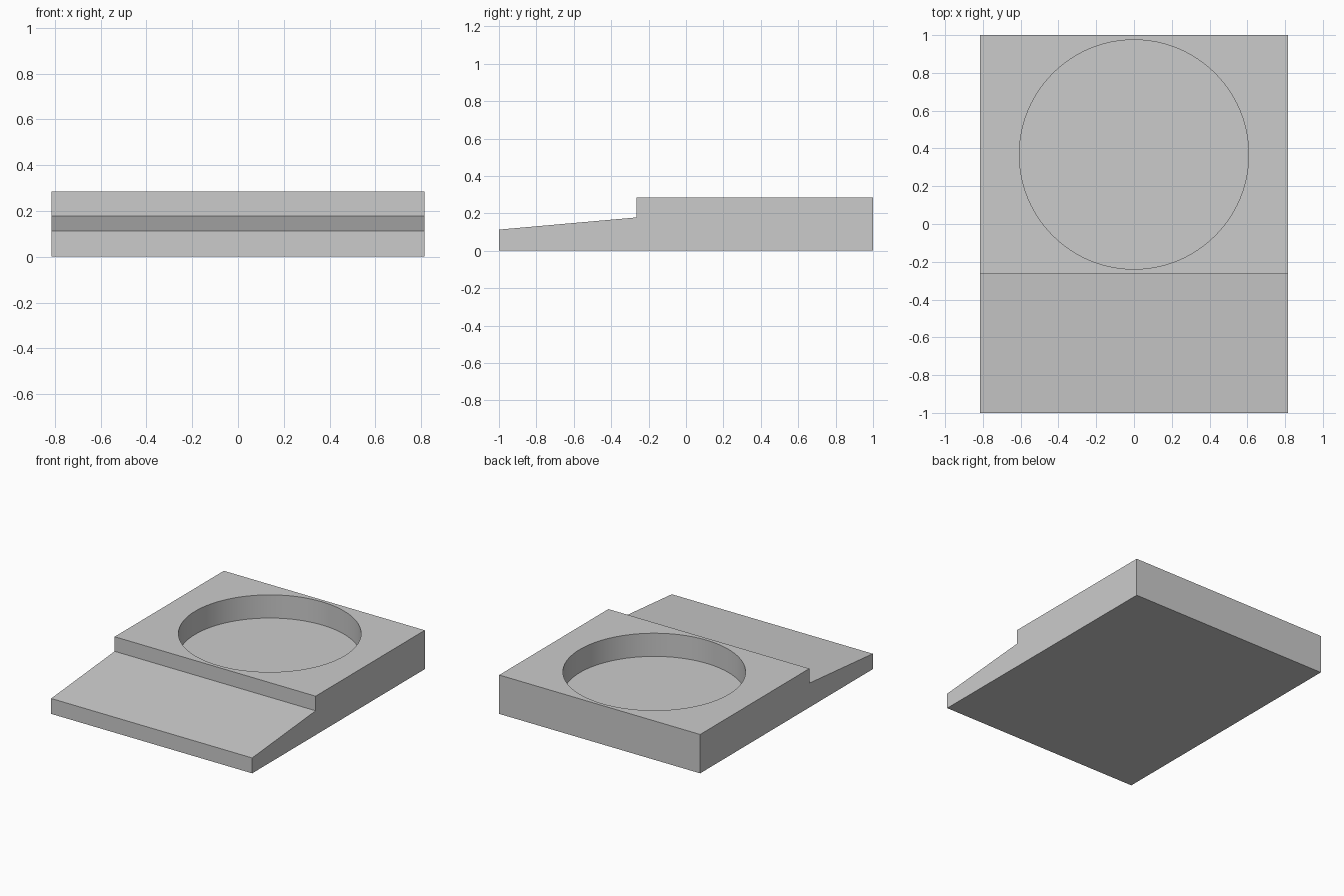
import bpy
import bmesh
import math
from mathutils import Matrix, Vector

cube = bpy.data.objects.get("Cube")
if cube:
    bpy.data.objects.remove(cube, do_unlink=True)

HALF_WIDTH = 0.815
RECESS_Y, RECESS_RADIUS, RECESS_FLOOR = 0.368, 0.607, 0.115

grey = bpy.data.materials.new("plain grey")
grey.use_nodes = True
colour = (0.6, 0.6, 0.6, 1)
grey.diffuse_color = colour
grey.node_tree.nodes["Principled BSDF"].inputs["Base Color"].default_value = colour


def add_object(name, bm):
    bmesh.ops.recalc_face_normals(bm, faces=bm.faces)
    mesh = bpy.data.meshes.new(name)
    bm.to_mesh(mesh)
    bm.free()
    mesh.materials.append(grey)
    obj = bpy.data.objects.new(name, mesh)
    bpy.context.collection.objects.link(obj)
    return obj


# Stepped base: side profile (y, z) with a sloping front ramp, extruded across x
profile = [(-1, 0), (1, 0), (1, 0.285), (-0.265, 0.285), (-0.265, 0.178), (-1, 0.113)]
bm = bmesh.new()
side = bm.faces.new([bm.verts.new((-HALF_WIDTH, y, z)) for y, z in profile])
extruded = bmesh.ops.extrude_face_region(bm, geom=[side])["geom"]
bmesh.ops.translate(bm, vec=Vector((2 * HALF_WIDTH, 0, 0)),
                    verts=[v for v in extruded if isinstance(v, bmesh.types.BMVert)])
base = add_object("stepped_base", bm)

# Round recess cutter
bm = bmesh.new()
bmesh.ops.create_cone(bm, cap_ends=True, segments=96, radius1=RECESS_RADIUS,
                      radius2=RECESS_RADIUS, depth=1,
                      matrix=Matrix.Translation((0, RECESS_Y, RECESS_FLOOR + 0.5)))
cutter = add_object("recess_cutter", bm)
cutter.hide_render = True

# Cut the recess, apply it and remove the cutter
cut = base.modifiers.new("round_recess", "BOOLEAN")
cut.operation = "DIFFERENCE"
cut.solver = "EXACT"
cut.object = cutter
bpy.ops.object.select_all(action="DESELECT")
base.select_set(True)
bpy.context.view_layer.objects.active = base
bpy.ops.object.modifier_apply(modifier=cut.name)
bpy.data.objects.remove(cutter, do_unlink=True)

# Smooth recess wall, sharp edges elsewhere
bpy.ops.object.shade_smooth_by_angle(angle=math.radians(30))
